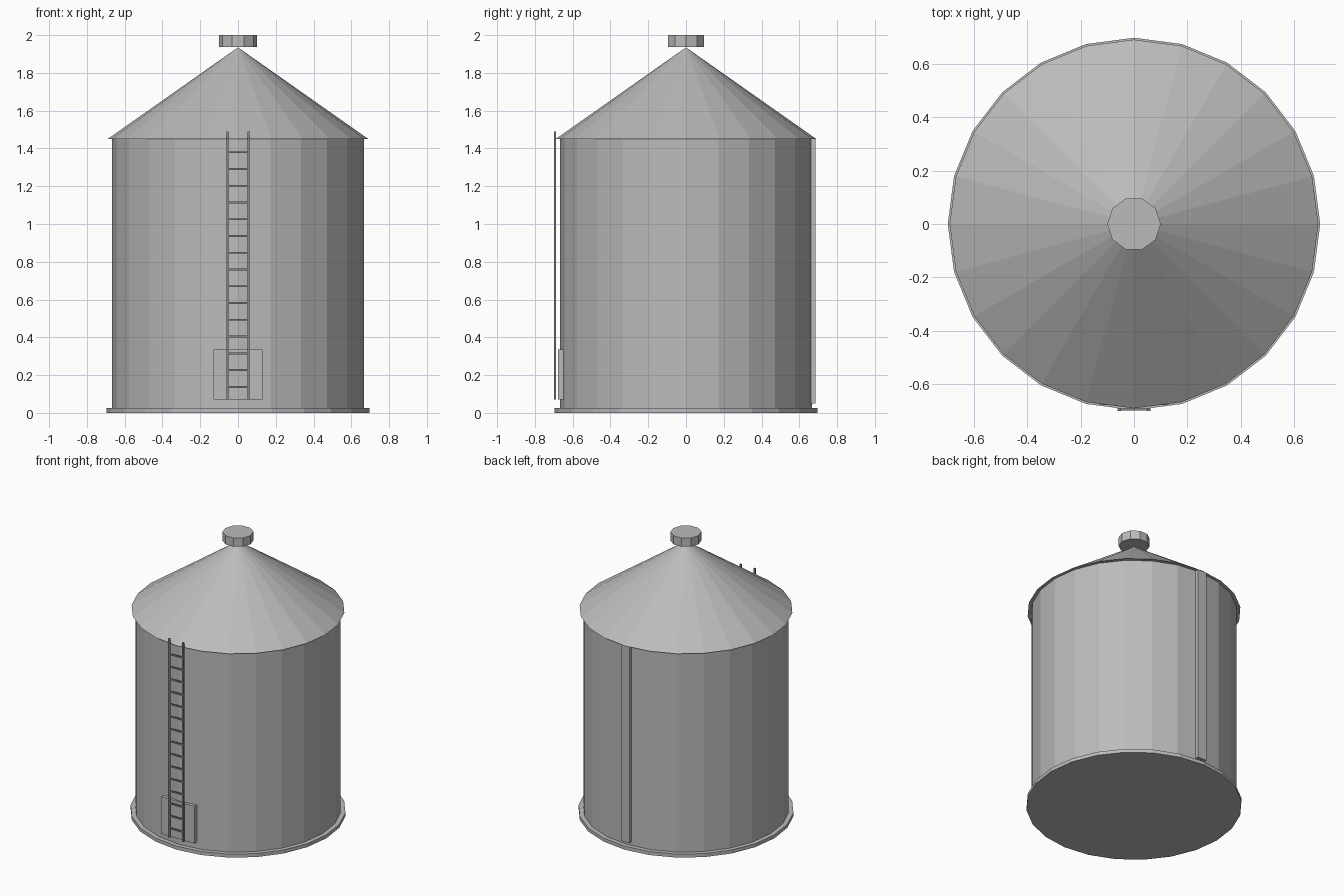
import bpy, math
from mathutils import Matrix

cube = bpy.data.objects.get("Cube")
if cube:
    bpy.data.objects.remove(cube, do_unlink=True)


def make_material(name, value):
    mat = bpy.data.materials.new(name)
    mat.use_nodes = True
    colour = (value, value, value, 1)
    mat.diffuse_color = colour
    mat.node_tree.nodes["Principled BSDF"].inputs["Base Color"].default_value = colour
    return mat


steel = make_material("galvanised_steel", 0.5)
dark_steel = make_material("ladder_steel", 0.25)


def finish(name, mat):
    obj = bpy.context.object
    obj.name = obj.data.name = name
    obj.data.materials.append(mat)
    return obj


def drum(name, sides, r_bottom, r_top, z0, z1, turn=0.0):
    """Faceted cylinder or cone standing between two heights."""
    bpy.ops.mesh.primitive_cone_add(vertices=sides, radius1=r_bottom, radius2=r_top,
                                    depth=z1 - z0, location=(0, 0, (z0 + z1) / 2))
    obj = finish(name, steel)
    obj.data.transform(Matrix.Rotation(turn, 4, "Z"))
    return obj


def box(name, low, high, mat=steel):
    """Box between two opposite corners."""
    bpy.ops.mesh.primitive_cube_add(size=1, location=[(a + b) / 2 for a, b in zip(low, high)])
    obj = finish(name, mat)
    obj.data.transform(Matrix.Diagonal([b - a for a, b in zip(low, high)] + [1]))
    return obj


# Tank: base ring, wall, conical roof and vent cap
SIDES = 24
drum("base_ring", SIDES, 0.697, 0.697, 0, 0.025)
drum("tank_wall", SIDES, 0.666, 0.666, 0.02, 1.45)
drum("roof", SIDES, 0.69, 0, 1.45, 1.935)
drum("vent_cap", 10, 0.1, 0.1, 1.938, 2.0, math.pi / 2)

# Access hatch at the front and square duct at the back
box("access_hatch", (-0.13, -0.677, 0.07), (0.13, -0.64, 0.335))
box("rear_duct", (-0.035, 0.64, 0.05), (0.035, 0.685, 1.45))

# Ladder
LADDER_Y = -0.694
for side, x in (("right", -0.055), ("left", 0.055)):
    box(f"ladder_rail_{side}", (x - 0.006, LADDER_Y - 0.005, 0.07),
        (x + 0.006, LADDER_Y + 0.005, 1.49), dark_steel)
RUNGS = 15
for i in range(RUNGS):
    z = 0.138 + i * (1.38 - 0.138) / (RUNGS - 1)
    box(f"ladder_rung_{i + 1}", (-0.055, LADDER_Y - 0.004, z - 0.005),
        (0.055, LADDER_Y + 0.004, z + 0.005), dark_steel)
